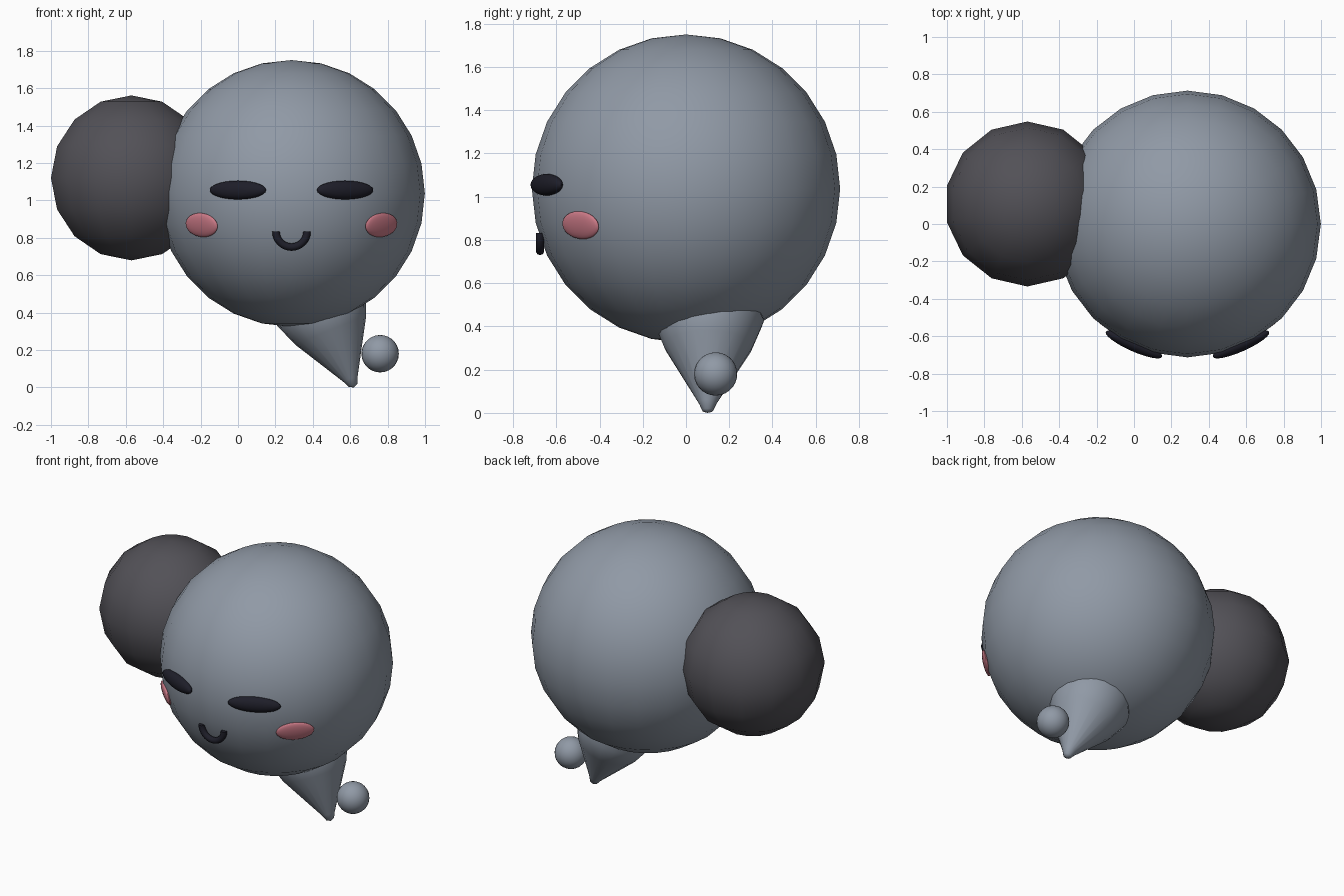
import bpy, bmesh, math
from mathutils import Vector, Matrix

if "Cube" in bpy.data.objects:
    bpy.data.objects.remove(bpy.data.objects["Cube"], do_unlink=True)


def make_material(name, rgb):
    mat = bpy.data.materials.new(name)
    mat.use_nodes = True
    mat.diffuse_color = (*rgb, 1)
    mat.node_tree.nodes["Principled BSDF"].inputs["Base Color"].default_value = (*rgb, 1)
    return mat


grey = make_material("blue grey", (0.28, 0.32, 0.38))
charcoal = make_material("charcoal", (0.085, 0.082, 0.095))
black = make_material("ink black", (0.013, 0.013, 0.022))
pink = make_material("blush pink", (0.62, 0.2, 0.25))


def finish(name, bm, mat):
    bmesh.ops.recalc_face_normals(bm, faces=bm.faces)
    mesh = bpy.data.meshes.new(name)
    bm.to_mesh(mesh)
    bm.free()
    mesh.materials.append(mat)
    obj = bpy.data.objects.new(name, mesh)
    bpy.context.collection.objects.link(obj)
    bpy.ops.object.select_all(action="DESELECT")
    obj.select_set(True)
    bpy.context.view_layer.objects.active = obj
    bpy.ops.object.shade_smooth_by_angle(angle=math.radians(50))
    return obj


def ball(name, centre, radius, segments, rings, mat):
    bm = bmesh.new()
    bmesh.ops.create_uvsphere(bm, u_segments=segments, v_segments=rings, radius=radius)
    obj = finish(name, bm, mat)
    obj.location = centre
    return obj


def face_patch(name, direction, size, mat):
    """Flattened ellipsoid lying on the body surface, facing outwards."""
    normal = Vector(direction).normalized()
    across = Vector((0, 0, 1)).cross(normal).normalized()
    up = normal.cross(across)
    bm = bmesh.new()
    bmesh.ops.create_uvsphere(bm, u_segments=24, v_segments=14, radius=1)
    bmesh.ops.scale(bm, vec=size, verts=bm.verts)
    turn = Matrix((across, normal, up)).transposed().to_4x4()
    obj = finish(name, bm, mat)
    obj.matrix_world = Matrix.Translation(BODY + normal * 0.705) @ turn
    return obj


# Round body and the dark ball at its side
BODY = Vector((0.286, 0, 1.037))
ball("body", BODY, 0.713, 24, 14, grey)
ball("side_ball", (-0.57, 0.107, 1.12), 0.441, 14, 8, charcoal)

# Closed eyes and cheeks, one pair each
for side, sign in (("left", 1), ("right", -1)):
    face_patch(side + "_eye", (sign * 0.287, -0.645, 0.018), (0.165, 0.037, 0.05), black)
    face_patch(side + "_cheek", (sign * 0.483, -0.49, -0.17), (0.118, 0.02, 0.066), pink)

# Smiling mouth: half ring swept with a round section
bm = bmesh.new()
rows = []
for i in range(17):
    a = math.pi * (1 + i / 16)
    row = []
    for j in range(10):
        t = math.tau * j / 10
        reach = 0.083 + 0.02 * math.cos(t)
        row.append(bm.verts.new((reach * math.cos(a), 0.02 * math.sin(t), reach * math.sin(a))))
    rows.append(row)
for first, second in zip(rows, rows[1:]):
    for j in range(10):
        k = (j + 1) % 10
        bm.faces.new((first[j], first[k], second[k], second[j]))
bm.faces.new(rows[0])
bm.faces.new(rows[-1])
finish("mouth", bm, black).location = (BODY.x, -0.675, 0.833)

# Cone tail with a blunt tip, leaning out from under the body
profile = [(0, 0), (0.025, 0.012), (0.042, 0.05), (0.205, 0.33), (0.256, 0.46), (0.23, 0.56), (0, 0.62)]
bm = bmesh.new()
points = [bm.verts.new((r, 0, h)) for r, h in profile]
edges = [bm.edges.new(pair) for pair in zip(points, points[1:])]
bmesh.ops.spin(bm, geom=points + edges, axis=(0, 0, 1), cent=(0, 0, 0),
               angle=math.tau, steps=20, use_duplicate=False)
bmesh.ops.remove_doubles(bm, verts=bm.verts, dist=0.0005)
tail = finish("tail", bm, grey)
tail.rotation_euler = Vector((-0.377, 0.01, 0.926)).to_track_quat("Z", "Y").to_euler()
tail.location = (0.62, 0.1, 0)

# Small ball floating beside the tail
ball("tail_ball", (0.76, 0.137, 0.18), 0.1, 24, 14, grey)
